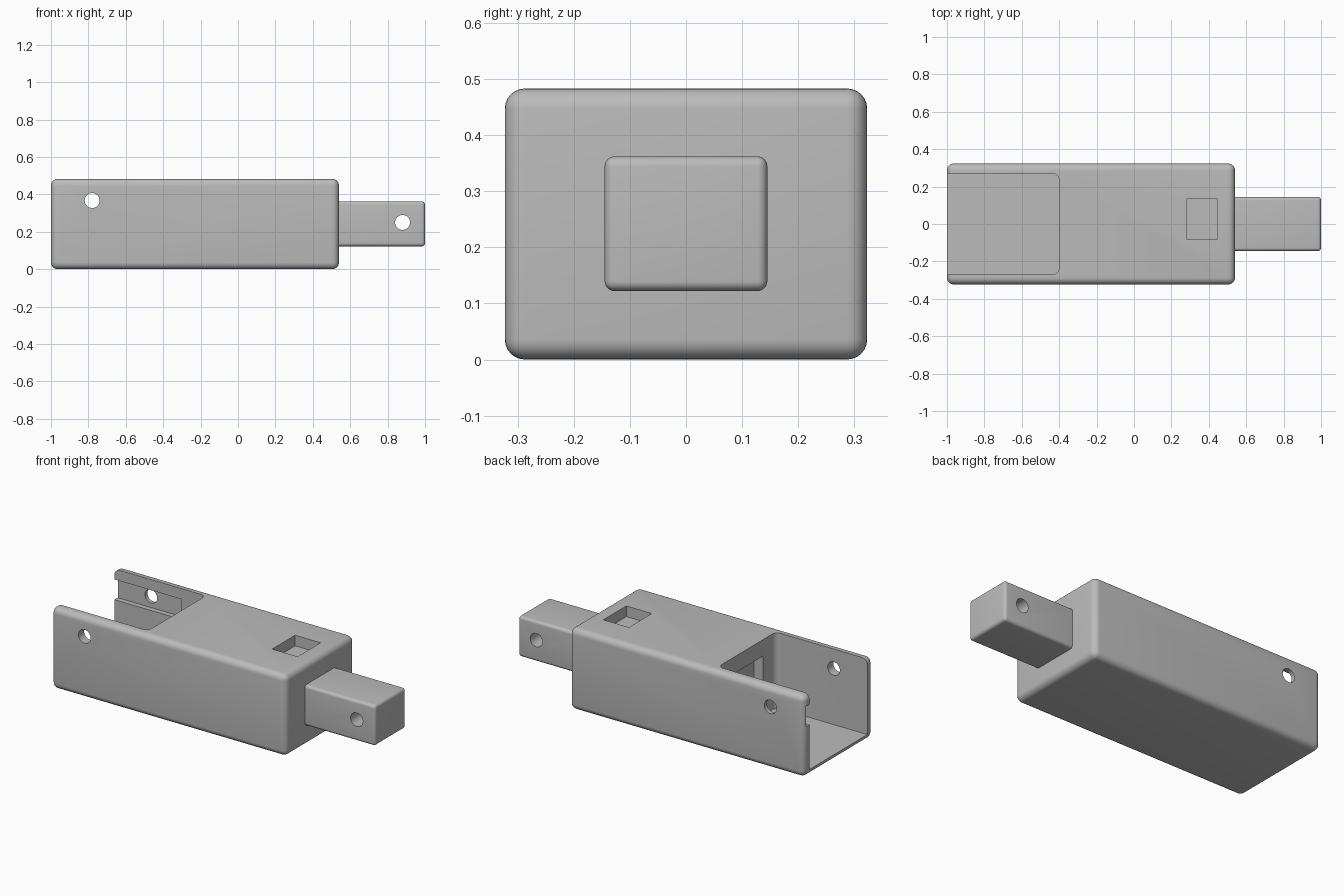
import bpy, bmesh, math
from mathutils import Matrix, Vector

cube = bpy.data.objects.get("Cube")
if cube:
    bpy.data.objects.remove(cube, do_unlink=True)

grey = bpy.data.materials.new("plain grey")
grey.use_nodes = True
colour = (0.5, 0.5, 0.5, 1)
grey.diffuse_color = colour
grey.node_tree.nodes["Principled BSDF"].inputs["Base Color"].default_value = colour


def add_object(name, bm):
    mesh = bpy.data.meshes.new(name)
    bm.to_mesh(mesh)
    bm.free()
    mesh.materials.append(grey)
    obj = bpy.data.objects.new(name, mesh)
    bpy.context.collection.objects.link(obj)
    return obj


def box(name, low, high, radius=0, pick=lambda edge: True):
    """Box between two corners, with the picked edges rounded."""
    low, high = Vector(low), Vector(high)
    bm = bmesh.new()
    bmesh.ops.create_cube(bm, size=1)
    bmesh.ops.scale(bm, vec=high - low, verts=bm.verts)
    bmesh.ops.translate(bm, vec=(low + high) / 2, verts=bm.verts)
    if radius:
        bmesh.ops.bevel(bm, geom=[e for e in bm.edges if pick(e)], offset=radius,
                        segments=6, profile=0.5, affect='EDGES')
    return add_object(name, bm)


def pin_cutter(name, x, z, radius=0.04):
    """Cylinder along y for a cross-drilled hole."""
    bm = bmesh.new()
    bmesh.ops.create_cone(bm, cap_ends=True, segments=32, radius1=radius, radius2=radius, depth=1,
                          matrix=Matrix.Translation((x, 0, z)) @ Matrix.Rotation(math.pi / 2, 4, 'X'))
    return add_object(name, bm)


def cut(target, cutters):
    for cutter in cutters:
        mod = target.modifiers.new(cutter.name, 'BOOLEAN')
        mod.operation = 'DIFFERENCE'
        mod.solver = 'EXACT'
        mod.object = cutter
        bpy.context.view_layer.objects.active = target
        bpy.ops.object.modifier_apply(modifier=mod.name)
        bpy.data.objects.remove(cutter, do_unlink=True)


def smooth(obj):
    bpy.ops.object.select_all(action='DESELECT')
    obj.select_set(True)
    bpy.context.view_layer.objects.active = obj
    bpy.ops.object.shade_smooth_by_angle(angle=math.radians(30))


def upright(edge):
    a, b = (v.co for v in edge.verts)
    return abs(a.z - b.z) > 0.1


# Main housing with soft edges
body = box("housing", (-1, -0.323, 0), (0.54, 0.323, 0.483), 0.036)

# Open channel, wall groove, end recess, top pocket and pin hole
cut(body, [
    box("channel_cutter", (-1.2, -0.27, 0.035), (-0.4, 0.27, 0.7), 0.035, upright),
    box("groove_cutter", (-1.2, 0.2, 0.3), (-0.56, 0.3, 0.42)),
    box("recess_cutter", (-0.5, -0.15, 0.12), (-0.34, 0.15, 0.385)),
    box("pocket_cutter", (0.28, -0.08, 0.42), (0.447, 0.135, 0.6)),
    pin_cutter("wall_hole_cutter", -0.78, 0.367),
])
smooth(body)

# Connecting tongue with its own pin hole
tongue = box("tongue", (0.5, -0.145, 0.122), (1, 0.145, 0.362), 0.018)
cut(tongue, [pin_cutter("tongue_hole_cutter", 0.88, 0.25)])
smooth(tongue)
